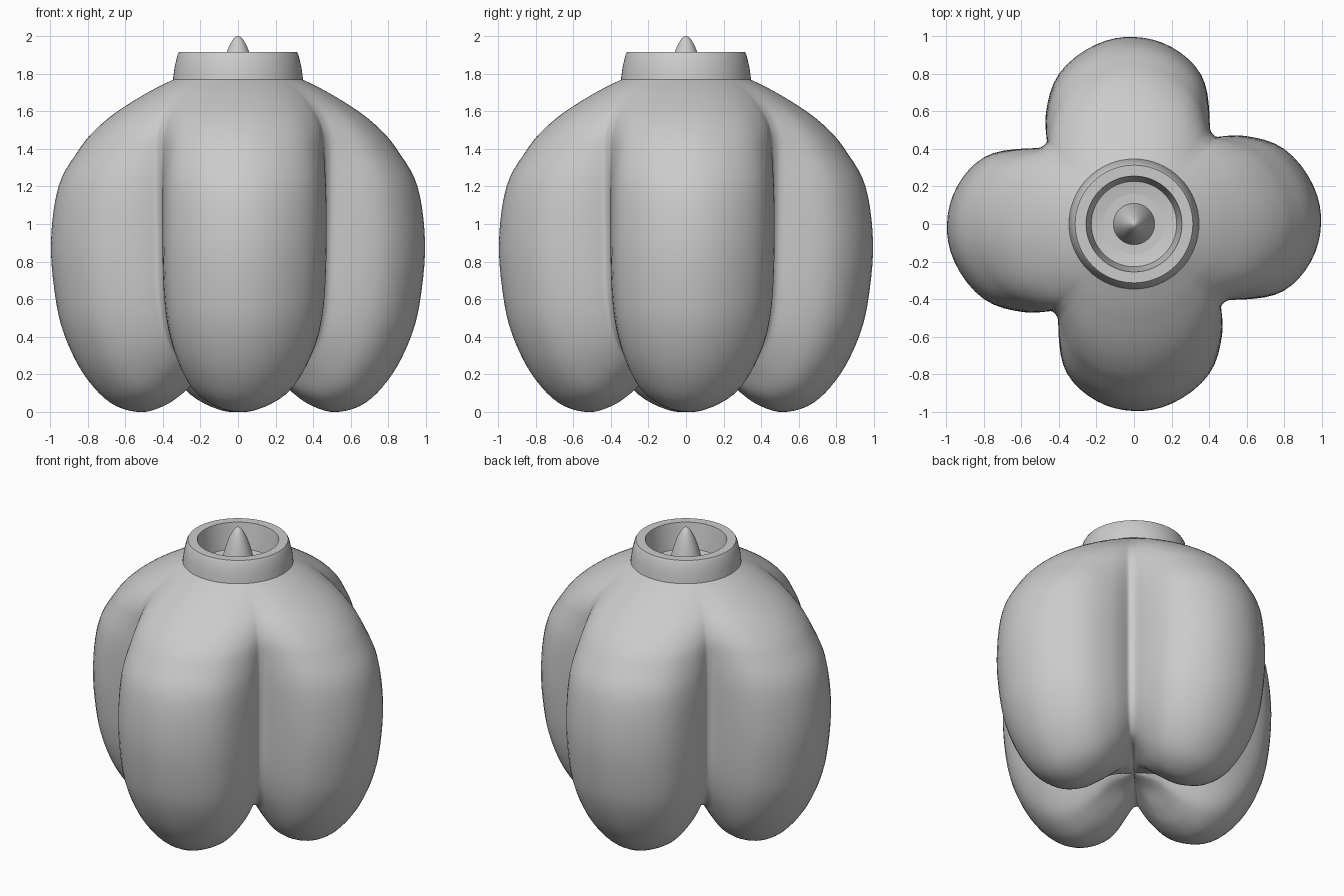
import bpy, bmesh, math

cube = bpy.data.objects.get("Cube")
if cube:
    bpy.data.objects.remove(cube, do_unlink=True)

grey = bpy.data.materials.new("plain grey")
grey.use_nodes = True
grey.diffuse_color = (0.6, 0.6, 0.6, 1)
grey.node_tree.nodes["Principled BSDF"].inputs["Base Color"].default_value = (0.6, 0.6, 0.6, 1)


def smooth_path(points, steps):
    """Catmull-Rom curve through 2D points."""
    ends = [points[0]] + points + [points[-1]]
    path = []
    for a, b, c, d in zip(ends, ends[1:], ends[2:], ends[3:]):
        for i in range(steps):
            t = i / steps
            path.append(tuple(
                q + t * (r - p) / 2 + t * t * (p - 2.5 * q + 2 * r - s / 2)
                + t ** 3 * (1.5 * (q - r) + (s - p) / 2)
                for p, q, r, s in zip(a, b, c, d)))
    return path + [points[-1]]


def skin(name, columns, sharp=40):
    """Join a closed ring of meridian columns into a smooth surface."""
    bm = bmesh.new()
    grid = [[bm.verts.new(p) for p in col] for col in columns]
    for k, a in enumerate(grid):
        b = grid[(k + 1) % len(grid)]
        for i in range(len(a) - 1):
            bm.faces.new((a[i], a[i + 1], b[i + 1], b[i]))
    bmesh.ops.remove_doubles(bm, verts=bm.verts, dist=0.0005)
    bmesh.ops.recalc_face_normals(bm, faces=bm.faces)
    mesh = bpy.data.meshes.new(name)
    bm.to_mesh(mesh)
    bm.free()
    mesh.materials.append(grey)
    obj = bpy.data.objects.new(name, mesh)
    bpy.context.collection.objects.link(obj)
    bpy.ops.object.select_all(action='DESELECT')
    obj.select_set(True)
    bpy.context.view_layer.objects.active = obj
    bpy.ops.object.shade_smooth_by_angle(angle=math.radians(sharp))
    return obj


def around(r, z, angle):
    return (r * math.cos(angle), r * math.sin(angle), z)


def lathe(name, profile, sides=64):
    return skin(name, [[around(r, z, math.tau * k / sides) for r, z in profile]
                       for k in range(sides)])


# Meridians down the middle of a lobe and down a valley, top to underside centre
lobe = smooth_path([(.33, 1.775), (.47, 1.705), (.64, 1.6), (.76, 1.5), (.85, 1.39), (.955, 1.2),
                    (.995, .9), (.97, .6), (.92, .4), (.82, .2), (.68, .05), (.52, 0),
                    (.38, .04), (.27, .12), (.15, .22), (0, .27)], 5)
valley = smooth_path([(.33, 1.775), (.45, 1.7), (.56, 1.6), (.615, 1.5), (.63, 1.39), (.635, 1.2),
                      (.63, .9), (.62, .65), (.59, .48), (.54, .37), (.47, .3), (.4, .275),
                      (.31, .27), (.22, .27), (.11, .27), (0, .27)], 5)

# Lobe strength against angle in degrees from the lobe axis, slightly lopsided
swell = smooth_path([(-42, 0), (-38.7, .04), (-33.7, .25), (-24.2, .66), (-12, .91), (0, 1),
                     (11.8, .95), (26.6, .72), (38.1, .35), (43.2, .15), (46.3, .02), (48, 0)], 4)[:-1]

# Four-lobed body
columns = []
for quarter in range(4):
    for degrees, w in swell:
        angle = math.radians(degrees + 90 * quarter)
        columns.append([around(v[0] + (p[0] - v[0]) * w, v[1] + (p[1] - v[1]) * w, angle)
                        for p, v in zip(lobe, valley)])
skin("lobed_body", columns, 80)

# Hollow collar with a recessed floor
lathe("collar", [(0, 1.73), (.225, 1.73), (.255, 1.915), (.313, 1.915), (.322, 1.9),
                 (.338, 1.83), (.346, 1.77), (.32, 1.76), (0, 1.7)])

# Pointed spike in the middle of the collar
lathe("spike", smooth_path([(.11, 1.73), (.087, 1.83), (.06, 1.915), (.034, 1.97),
                            (.014, 1.995), (0, 2)], 4), 32)
